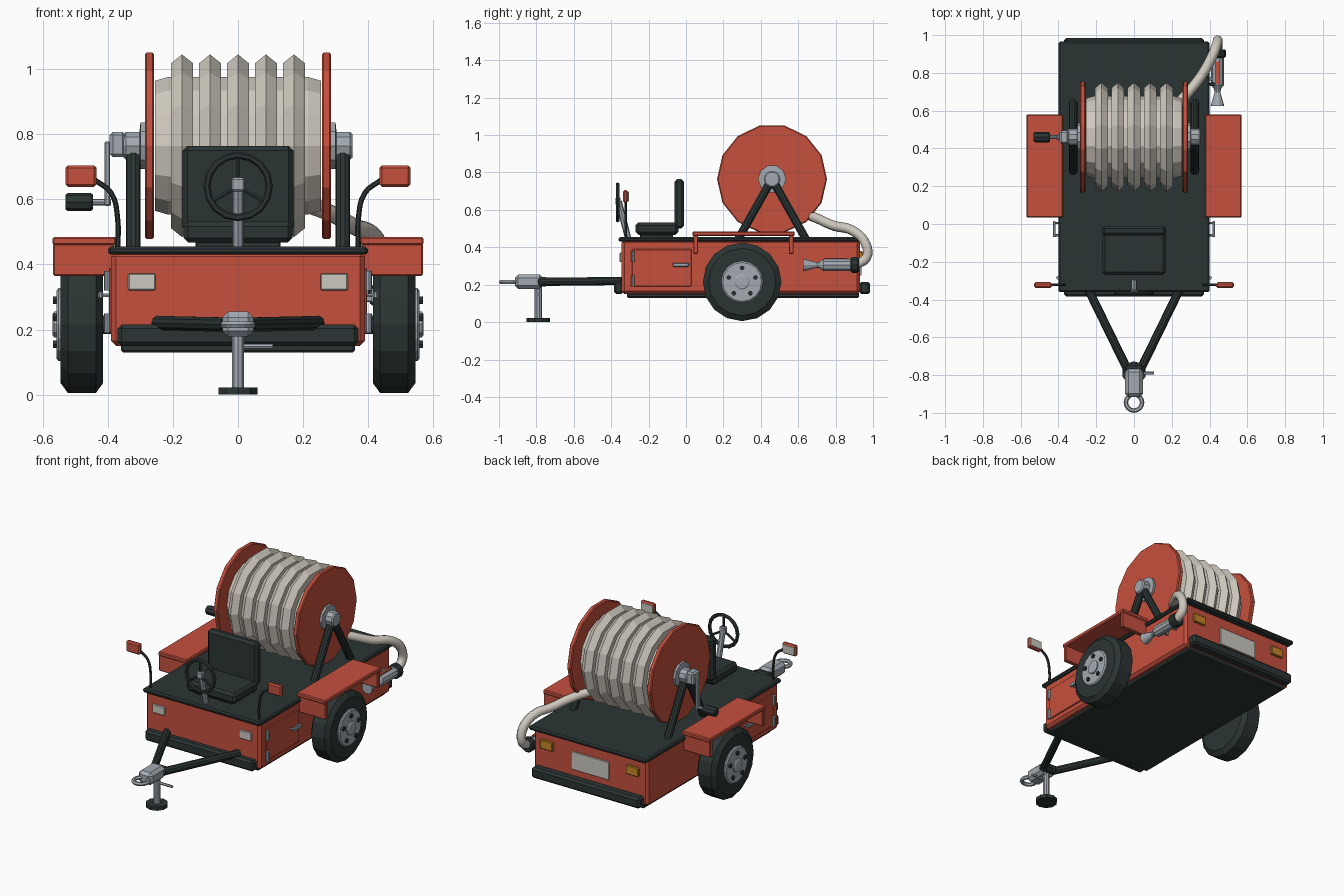
import bpy, bmesh, math
from mathutils import Vector, Matrix

if "Cube" in bpy.data.objects:
    bpy.data.objects.remove(bpy.data.objects["Cube"], do_unlink=True)


def material(name, r, g, b):
    m = bpy.data.materials.new(name)
    m.use_nodes = True
    m.diffuse_color = (r, g, b, 1)
    m.node_tree.nodes["Principled BSDF"].inputs["Base Color"].default_value = (r, g, b, 1)
    return m


RED = material("red paint", 0.56, 0.08, 0.047)
DARK = material("dark rubber", 0.024, 0.035, 0.034)
STEEL = material("steel grey", 0.36, 0.40, 0.44)
HOSE = material("canvas hose", 0.62, 0.58, 0.51)
LAMP = material("pale lens", 0.60, 0.58, 0.53)
AMBER = material("amber lens", 0.58, 0.24, 0.02)


def finish(name, bm, mat):
    bmesh.ops.recalc_face_normals(bm, faces=bm.faces)
    mesh = bpy.data.meshes.new(name)
    bm.to_mesh(mesh)
    bm.free()
    mesh.materials.append(mat)
    ob = bpy.data.objects.new(name, mesh)
    bpy.context.collection.objects.link(ob)
    return ob


def box(name, x, y, z, mat, bevel=0.006):
    """Bevelled box from (low, high) ranges."""
    bm = bmesh.new()
    bmesh.ops.create_cube(bm, size=1)
    for v in bm.verts:
        v.co = [(a + b) / 2 + c * abs(b - a) for (a, b), c in zip((x, y, z), v.co)]
    if bevel:
        bmesh.ops.bevel(bm, geom=bm.edges[:], offset=bevel, segments=1, affect='EDGES')
    return finish(name, bm, mat)


def lathe(name, origin, axis, profile, mat, n=12):
    """Turn (distance, radius) points about an axis, with capped ends."""
    bm = bmesh.new()
    turn = Vector(axis).to_track_quat('X', 'Z').to_matrix().to_4x4()
    place = Matrix.Translation(origin) @ turn
    angles = [math.tau * i / n for i in range(n)]
    rings = [[bm.verts.new(place @ Vector((d, r * math.cos(a), r * math.sin(a))))
              for a in angles] for d, r in profile]
    for p, q in zip(rings, rings[1:]):
        for i in range(n):
            j = (i + 1) % n
            bm.faces.new((p[i], p[j], q[j], q[i]))
    bm.faces.new(rings[0])
    bm.faces.new(rings[-1])
    return finish(name, bm, mat)


def rod(name, start, end, r, mat, n=10, r2=None):
    d = Vector(end) - Vector(start)
    return lathe(name, start, d, [(0, r), (d.length, r2 or r)], mat, n)


def torus(name, centre, axis, major, minor, mat, n=16, m=6):
    bm = bmesh.new()
    place = Matrix.Translation(centre) @ Vector(axis).to_track_quat('Z', 'Y').to_matrix().to_4x4()
    grid = []
    for i in range(n):
        a = math.tau * i / n
        ring = []
        for k in range(m):
            b = math.tau * k / m
            w = major + minor * math.cos(b)
            ring.append(bm.verts.new(place @ Vector((w * math.cos(a), w * math.sin(a), minor * math.sin(b)))))
        grid.append(ring)
    for i in range(n):
        for k in range(m):
            p, q, l = grid[i], grid[(i + 1) % n], (k + 1) % m
            bm.faces.new((p[k], q[k], q[l], p[l]))
    return finish(name, bm, mat)


def tube(name, points, r, mat, sides=2, steps=4):
    """Smooth path swept with a round section, turned into a mesh."""
    cu = bpy.data.curves.new(name, 'CURVE')
    cu.dimensions = '3D'
    cu.bevel_depth, cu.bevel_resolution = r, sides
    cu.resolution_u, cu.use_fill_caps = steps, True
    sp = cu.splines.new('BEZIER')
    sp.bezier_points.add(len(points) - 1)
    for bp, p in zip(sp.bezier_points, points):
        bp.co = p
        bp.handle_left_type = bp.handle_right_type = 'AUTO'
    cu.materials.append(mat)
    ob = bpy.data.objects.new(name, cu)
    bpy.context.collection.objects.link(ob)
    bpy.ops.object.select_all(action='DESELECT')
    ob.select_set(True)
    bpy.context.view_layer.objects.active = ob
    bpy.ops.object.convert(target='MESH')
    bpy.ops.object.shade_smooth_by_angle(angle=math.radians(50))


# Body, deck and bumpers
box("body", (-.39, .39), (-.345, .93), (.15, .44), RED, .015)
box("skid_plate", (-.36, .36), (-.315, .925), (.13, .16), DARK)
box("deck", (-.4, .4), (-.36, .965), (.43, .455), DARK, .008)
box("front_bumper", (-.37, .37), (-.385, -.335), (.15, .215), DARK, .012)
box("rear_bumper", (-.37, .37), (.925, .985), (.15, .215), DARK, .012)
box("number_plate", (-.13, .13), (.925, .938), (.25, .36), LAMP, .002)

for s, side in ((1, "left"), (-1, "right")):
    # Lamps, doors and their fittings
    box(side + "_headlight", (s * .253, s * .338), (-.355, -.34), (.32, .373), LAMP, .004)
    box(side + "_tail_light", (s * .25, s * .335), (.925, .945), (.325, .38), AMBER, .004)
    box(side + "_door", (s * .38, s * .397), (-.29, .03), (.19, .39), RED, .004)
    for k, z in enumerate((.22, .35)):
        rod(f"{side}_hinge_{k}", (s * .402, -.285, z - .03), (s * .402, -.285, z + .03), .01, STEEL, 8)
    box(side + "_door_handle", (s * .415, s * .43), (-.07, .015), (.295, .317), STEEL, .004)
    for k, y in enumerate((-.06, .005)):
        rod(f"{side}_handle_post_{k}", (s * .39, y, .306), (s * .42, y, .306), .006, STEEL, 6)

    # Open mudguard
    box(side + "_mudguard_top", (s * .375, s * .57), (.035, .58), (.46, .485), RED, .005)
    for k, y in enumerate((.04, .55)):
        box(f"{side}_mudguard_end_{k}", (s * .38, s * .568), (y, y + .025), (.365, .465), RED, .004)

    # Wheel
    hub = (0, .3, .215)
    lathe(side + "_tyre", hub, (s, 0, 0), [(.415, .1), (.415, .18), (.437, .21), (.523, .21),
                                          (.545, .18), (.545, .11)], DARK, 16)
    lathe(side + "_wheel_hub", hub, (s, 0, 0), [(.45, .112), (.552, .112), (.558, .104)], STEEL, 16)
    lathe(side + "_hub_cap", hub, (s, 0, 0), [(.55, .042), (.565, .042), (.57, .034)], STEEL, 10)
    rod(side + "_axle", (s * .38, .3, .215), (s * .43, .3, .215), .03, DARK)
    for k in range(5):
        a = math.tau * k / 5 + math.pi / 2
        p = Vector((s * .55, .3 + .075 * math.cos(a), .215 + .075 * math.sin(a)))
        rod(f"{side}_wheel_nut_{k}", p, p + Vector((s * .018, 0, 0)), .013, DARK, 6)

    # Mirror on a bent stalk
    box(side + "_mirror", (s * .435, s * .53), (-.338, -.31), (.638, .705), RED, .008)
    box(side + "_mirror_glass", (s * .443, s * .522), (-.312, -.306), (.646, .697), LAMP, .001)
    tube(side + "_mirror_stalk", [(s * .37, -.322, .445), (s * .37, -.322, .54),
                                  (s * .39, -.322, .62), (s * .44, -.322, .66)], .008, DARK, 1)

    # Reel flange and its support frame
    lathe(side + "_reel_flange", (0, .46, .765), (s, 0, 0),
          [(.258, .288), (.263, .294), (.281, .294), (.286, .288)], RED, 14)
    lathe(side + "_reel_boss", (0, .46, .765), (s, 0, 0),
          [(.28, .075), (.3, .075), (.303, .045), (.345, .045), (.352, .038)], STEEL, 10)
    for k, y in enumerate((.28, .64)):
        rod(f"{side}_frame_leg_{k}", (s * .322, y, .445), (s * .322, .46, .765), .023, DARK)

    # Drawbar leg
    rod(side + "_drawbar", (s * .245, -.34, .22), (s * .025, -.79, .215), .023, DARK)

# Wound hose: ridged drum
profile = [(-.255, .205), (-.215, .217)]
for i in range(-2, 3):
    c = i * .086
    profile += [(c - .034, .217), (c - .034, .26), (c, .288), (c + .034, .26), (c + .034, .217)]
profile += [(.215, .217), (.255, .205)]
lathe("wound_hose", (0, .46, .765), (1, 0, 0), profile, HOSE, 14)

# Crank
box("crank_hub", (-.395, -.345), (.425, .495), (.73, .808), STEEL, .01)
box("crank_arm", (-.41, -.393), (.445, .475), (.58, .778), STEEL, .004)
rod("crank_pin", (-.39, .46, .592), (-.46, .46, .592), .01, STEEL, 8)
lathe("crank_grip", (-.445, .46, .592), (-1, 0, 0), [(0, .022), (.008, .028), (.078, .028), (.086, .022)], DARK, 8)

# Loose hose running to the stowed nozzle
tube("loose_hose", [(.215, .62, .585), (.29, .7, .555), (.36, .79, .515), (.415, .89, .49),
                    (.442, .96, .42), (.442, .965, .345), (.442, .9, .305)], .027, HOSE)
lathe("hose_coupling", (.442, .925, .305), (0, -1, 0),
      [(0, .036), (.008, .044), (.037, .044), (.045, .036)], DARK, 10)
lathe("nozzle", (.442, .885, .305), (0, -1, 0),
      [(0, .034), (.15, .034), (.17, .018), (.19, .016), (.26, .036)], STEEL, 10)
box("nozzle_handle", (.434, .45), (.74, .86), (.335, .344), RED, .001)
box("nozzle_lever", (.4, .432), (.73, .75), (.30, .335), DARK, .004)
for k, y in enumerate((.76, .84)):
    box(f"nozzle_clip_{k}", (.385, .43), (y, y + .015), (.285, .325), STEEL, .003)

# Seat
box("seat_base", (-.13, .13), (-.245, -.07), (.45, .475), DARK, .004)
box("seat_cushion", (-.168, .168), (-.27, -.04), (.467, .532), DARK, .015)
box("seat_back", (-.17, .17), (-.062, -.01), (.5, .765), DARK, .015)

# Steering
rod("steering_column", (0, -.31, .45), (0, -.36, .645), .017, STEEL, 8)
box("steering_hub", (-.02, .02), (-.378, -.35), (.625, .667), STEEL, .005)
torus("steering_wheel", (0, -.366, .64), (0, 1, 0), .096, .011, DARK)
for k in range(3):
    a = math.tau * k / 3 + math.pi / 2
    rod(f"wheel_spoke_{k}", (0, -.366, .64),
        (.096 * math.cos(a), -.366, .64 + .096 * math.sin(a)), .007, DARK, 6)

# Coupler, ring and jack
box("drawbar_collar", (-.055, .055), (-.8, -.735), (.19, .24), DARK, .015)
box("coupler", (-.048, .048), (-.915, -.765), (.178, .255), STEEL, .018)
torus("tow_ring", (0, -.945, .215), (0, 0, 1), .043, .012, STEEL)
rod("jack_post", (0, -.79, .015), (0, -.79, .2), .02, STEEL)
rod("jack_foot", (0, -.79, 0), (0, -.79, .022), .063, DARK)
rod("jack_handle", (.01, -.79, .148), (.107, -.79, .148), .008, STEEL, 6)
